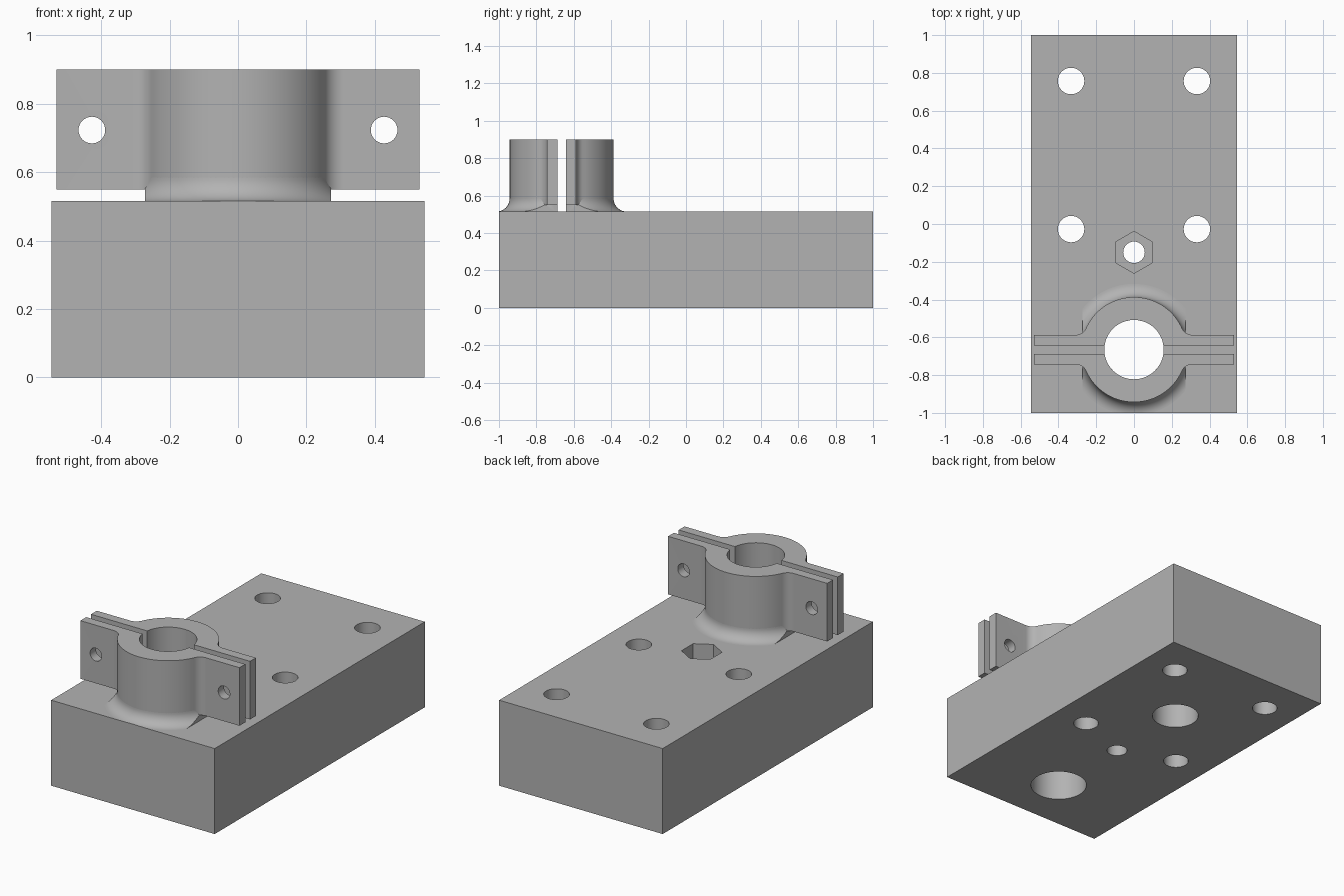
import bpy, bmesh
from math import sin, cos, pi, sqrt, atan2, radians

if "Cube" in bpy.data.objects:
    bpy.data.objects.remove(bpy.data.objects["Cube"])

TOP = 0.515            # block top
CY = -0.665            # clamp axis
R, BORE = 0.278, 0.157
GAP, LUG = 0.0225, 0.078   # half gap, half thickness over both lugs
SEG = 96

grey = bpy.data.materials.new("plain_grey")
grey.use_nodes = True
grey.diffuse_color = (0.45, 0.45, 0.45, 1)
grey.node_tree.nodes["Principled BSDF"].inputs["Base Color"].default_value = (0.45, 0.45, 0.45, 1)


def finish(name, bm):
    bmesh.ops.recalc_face_normals(bm, faces=bm.faces)
    mesh = bpy.data.meshes.new(name)
    bm.to_mesh(mesh)
    bm.free()
    ob = bpy.data.objects.new(name, mesh)
    bpy.context.collection.objects.link(ob)
    mesh.materials.append(grey)
    return ob


def prism(name, outline, z0, z1):
    bm = bmesh.new()
    face = bm.faces.new([bm.verts.new((x, y, z0)) for x, y in outline])
    new = bmesh.ops.extrude_face_region(bm, geom=[face])["geom"]
    bmesh.ops.translate(bm, vec=(0, 0, z1 - z0),
                        verts=[v for v in new if isinstance(v, bmesh.types.BMVert)])
    return finish(name, bm)


def box(name, x0, x1, y0, y1, z0, z1):
    return prism(name, [(x0, y0), (x1, y0), (x1, y1), (x0, y1)], z0, z1)


def arc(cx, cy, r, a0, a1, n):
    return [(cx + r * cos(a0 + (a1 - a0) * i / n),
             cy + r * sin(a0 + (a1 - a0) * i / n)) for i in range(n + 1)]


def drill(x, y, r, z0=-0.1, z1=1.2, sides=48, turn=0.0):
    return prism("cutter", arc(x, y, r, turn, turn + 2 * pi, sides)[:-1], z0, z1)


def cut(ob, cutters, operation="DIFFERENCE"):
    for c in cutters:
        c.hide_render = True
        mod = ob.modifiers.new("cut", "BOOLEAN")
        mod.operation, mod.solver, mod.object = operation, "EXACT", c
    bpy.context.view_layer.update()
    mesh = bpy.data.meshes.new_from_object(
        ob.evaluated_get(bpy.context.evaluated_depsgraph_get()))
    ob.modifiers.clear()
    ob.data = mesh
    for c in cutters:
        bpy.data.objects.remove(c)


def smooth(ob):
    bpy.ops.object.select_all(action="DESELECT")
    ob.select_set(True)
    bpy.context.view_layer.objects.active = ob
    bpy.ops.object.shade_smooth_by_angle(angle=radians(30))


# Block with bolt holes, nut pocket, clamp bore and blind hole underneath
block = box("mounting_block", -0.545, 0.545, -1, 1, 0, TOP)
holes = [drill(sx * 0.333, y, 0.07) for sx in (-1, 1) for y in (-0.027, 0.757)]
holes += [drill(0, -0.15, 0.057),
          drill(0, -0.15, 0.111, z0=0.3, sides=6, turn=pi / 2),
          drill(0, CY, BORE, sides=SEG),
          drill(0, 0.365, 0.13, z1=0.35)]
cut(block, holes)
smooth(block)

# Clamp halves: half ring blended into two drilled lugs
f = 0.06                                    # blend radius
fx = sqrt((R + f) ** 2 - (LUG + f) ** 2)    # blend centre
a_ring = atan2(LUG + f, fx)
a_bore = atan2(GAP, sqrt(BORE ** 2 - GAP ** 2))
right = [(0.53, GAP), (0.53, LUG)]
right += arc(fx, LUG + f, f, -pi / 2, a_ring - pi, 10)
outline = right + arc(0, 0, R, a_ring, pi - a_ring, 48)[1:-1]
outline += [(-x, y) for x, y in reversed(right)]
outline += arc(0, 0, BORE, pi - a_bore, a_bore, 44)
for name, s in (("clamp_half_back", 1), ("clamp_half_front", -1)):
    half = prism(name, [(x, CY + s * y) for x, y in outline], 0.55, 0.9)
    bolts = []
    for sx in (-1, 1):
        bolt = drill(0, 0, 0.039, -0.5, 0.5, 32)
        bolt.rotation_euler.x = pi / 2
        bolt.location = (sx * 0.427, CY, 0.723)
        bolts.append(bolt)
    cut(half, bolts)
    smooth(half)

# Flared foot under the ring, trimmed flat at the sides and split by the gap
fr = 0.07
flare = arc(R + fr, TOP + fr, fr, -pi / 2, -pi, 12)
profile = [(0, TOP)] + flare + [(0, TOP + fr)]
bm = bmesh.new()
verts = [bm.verts.new((r, 0, z)) for r, z in profile]
edges = [bm.edges.new(p) for p in zip(verts, verts[1:])]
bmesh.ops.spin(bm, geom=verts + edges, cent=(0, 0, 0), axis=(0, 0, 1),
               angle=2 * pi, steps=SEG, use_duplicate=False)
bmesh.ops.remove_doubles(bm, verts=bm.verts, dist=1e-5)
bmesh.ops.translate(bm, verts=bm.verts, vec=(0, CY, 0))
foot = finish("clamp_foot", bm)
cut(foot, [box("trim", -0.272, 0.272, -1, 0, 0.4, 0.7)], "INTERSECT")
cut(foot, [drill(0, CY, BORE, sides=SEG),
           box("gap", -0.6, 0.6, CY - GAP, CY + GAP, 0.4, 0.7)])
smooth(foot)
